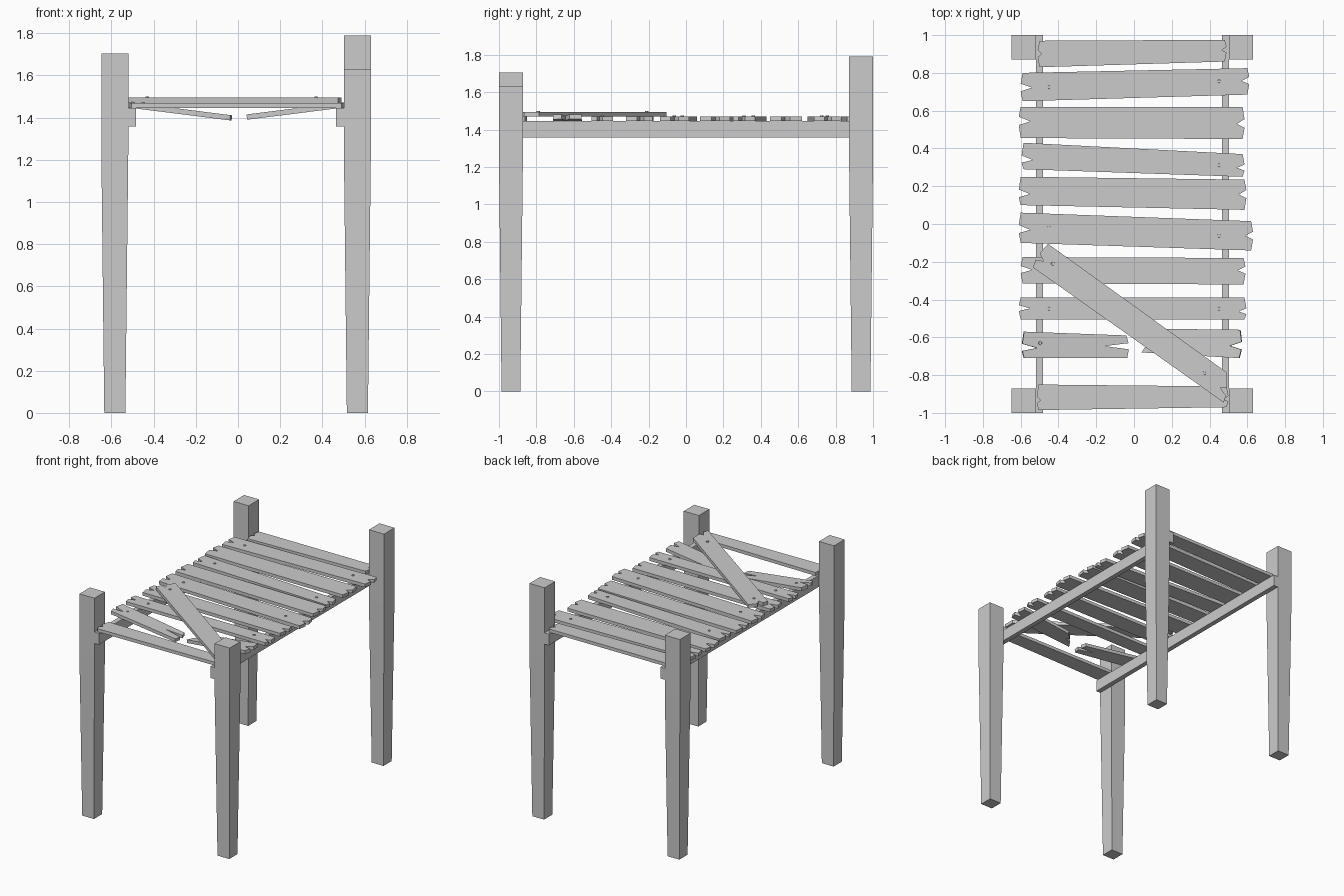
import bpy, bmesh, random
from math import atan
from mathutils import Matrix, Vector

if "Cube" in bpy.data.objects:
    bpy.data.objects.remove(bpy.data.objects["Cube"])

random.seed(4)


def finish(name, bm):
    bmesh.ops.recalc_face_normals(bm, faces=bm.faces)
    me = bpy.data.meshes.new(name)
    bm.to_mesh(me)
    bm.free()
    ob = bpy.data.objects.new(name, me)
    bpy.context.collection.objects.link(ob)
    return ob


def ragged(a, b, out, notch):
    """Splintered board end from corner a to corner b with one V notch."""
    a, b = Vector(a), Vector(b)
    mid = random.uniform(0.45, 0.65)
    points = [a]
    for t, depth in ((mid - 0.15, -0.01), (mid, notch), (mid + 0.12, -0.01)):
        p = a.lerp(b, t)
        points.append(p - out * depth)
    return points + [b]


def slab(name, corners, z, thick=0.025, notches=(0, 0), nails=()):
    """Board from corners: left back, left front, right back, right front."""
    lb, lf, rb, rf = [Vector(c) for c in corners]
    out = (rb + rf - lb - lf).normalized()
    left = ragged(lb, lf, -out, notches[0]) if notches[0] else [lb, lf]
    right = ragged(rb, rf, out, notches[1]) if notches[1] else [rb, rf]
    bm = bmesh.new()
    face = bm.faces.new([bm.verts.new((p.x, p.y, z)) for p in left + right[::-1]])
    ext = bmesh.ops.extrude_face_region(bm, geom=[face])
    top = [g for g in ext["geom"] if isinstance(g, bmesh.types.BMVert)]
    bmesh.ops.translate(bm, verts=top, vec=(0, 0, thick))
    # nail heads
    for x, y in nails:
        bmesh.ops.create_cone(bm, cap_ends=True, segments=6, radius1=0.011, radius2=0.009,
                              depth=0.01, matrix=Matrix.Translation((x, y, z + thick)))
    return finish(name, bm)


def post(name, x, y, height):
    bm = bmesh.new()
    rings = []
    for z, h in ((0, 0.05), (1.25, 0.064), (height, 0.064)):
        rings.append([bm.verts.new((x + sx * h, y + sy * h, z))
                      for sx, sy in ((-1, -1), (1, -1), (1, 1), (-1, 1))])
    for a, b in zip(rings, rings[1:]):
        for i in range(4):
            j = (i + 1) % 4
            bm.faces.new((a[i], a[j], b[j], b[i]))
    bm.faces.new(rings[0])
    bm.faces.new(rings[-1])
    finish(name, bm)


# four tapered posts of uneven height
heights = {"front_left": 1.705, "front_right": 1.63, "back_left": 1.70, "back_right": 1.79}
for name, h in heights.items():
    post(name + "_post", -0.584 if "left" in name else 0.566,
         -0.936 if "front" in name else 0.936, h)

# side rails under the deck
for name, x in (("left_rail", -0.52), ("right_rail", 0.465)):
    slab(name, [(x, 1), (x, -1), (x + 0.037, 1), (x + 0.037, -1)], 1.357, 0.088)

# deck planks: left x, back y, front y, then right x, back y, front y
planks = [
    (-.50, .97, .83, .48, .975, .86),
    (-.59, .80, .65, .60, .825, .685),
    (-.60, .62, .455, .575, .62, .45),
    (-.585, .43, .29, .575, .37, .25),
    (-.60, .25, .10, .585, .235, .075),
    (-.60, .06, -.10, .62, .015, -.14),
    (-.59, -.175, -.315, .58, -.18, -.32),
    (-.60, -.39, -.505, .585, -.39, -.505),
    (-.505, -.85, -.985, .49, -.86, -.97),
]
for i, (xl, lb, lf, xr, rb, rf) in enumerate(planks):
    end_plank = i in (0, len(planks) - 1)
    nails = [(-0.45, (lb + lf) / 2), (0.45, (rb + rf) / 2)] if i % 2 else []
    slab(f"deck_plank_{i + 1}", [(xl, lb), (xl, lf), (xr, rb), (xr, rf)], 1.445,
         notches=(0.01, 0.015) if end_plank else (0.05, 0.03), nails=nails)


def sag(ob, px, angle):
    pivot = Vector((px, 0, 1.445))
    ob.data.transform(Matrix.Translation(pivot) @ Matrix.Rotation(angle, 4, 'Y')
                      @ Matrix.Translation(-pivot))


# snapped plank: two halves sagging toward the middle
half = slab("broken_plank_left", [(-.585, -.57), (-.585, -.71), (-.04, -.59), (-.035, -.71)],
            1.445, notches=(0.07, 0.12), nails=[(-.50, -.63)])
sag(half, -0.50, atan(0.126))
half = slab("broken_plank_right", [(.15, -.555), (.04, -.68), (.565, -.56), (.56, -.71)],
            1.445, notches=(0.03, 0.05))
sag(half, 0.48, -atan(0.126))

# loose diagonal board nailed across the gap
slab("diagonal_board", [(-.455, -.105), (-.535, -.23), (.49, -.785), (.475, -.945)],
     1.47, notches=(0.03, 0.03), nails=[(-.43, -.21), (.37, -.79)])
